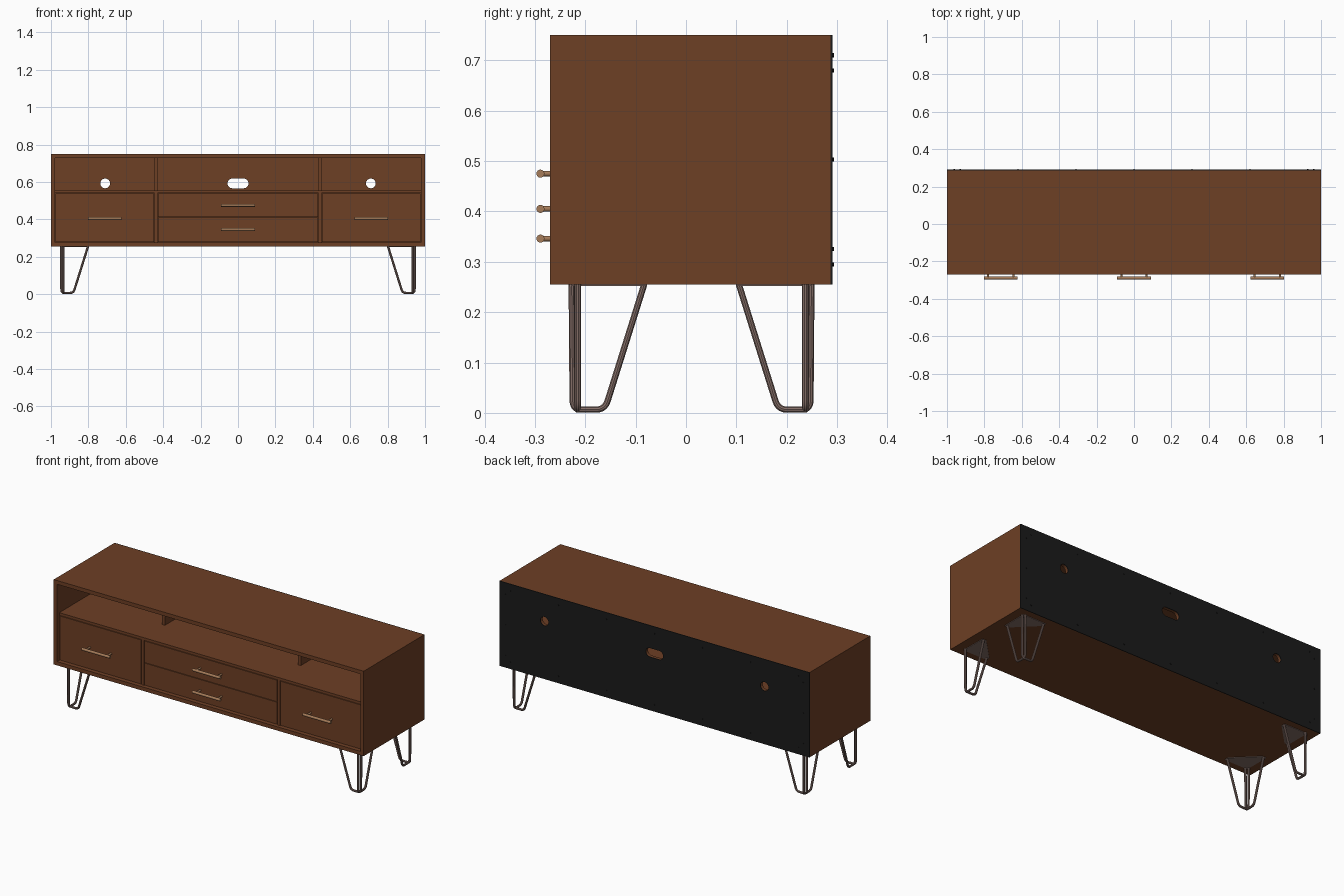
import bpy, bmesh, math
from mathutils import Vector

cube = bpy.data.objects.get("Cube")
if cube:
    bpy.data.objects.remove(cube, do_unlink=True)


def material(name, rgb):
    m = bpy.data.materials.new(name)
    m.use_nodes = True
    m.diffuse_color = (*rgb, 1)
    m.node_tree.nodes["Principled BSDF"].inputs["Base Color"].default_value = (*rgb, 1)
    return m


WOOD = material("walnut", (0.155, 0.05, 0.018))
BLACK = material("black_backing", (0.011, 0.011, 0.011))
STEEL = material("leg_metal", (0.23, 0.155, 0.135))
BRONZE = material("handle_metal", (0.38, 0.2, 0.1))


def finish(name, bm, mat):
    bmesh.ops.recalc_face_normals(bm, faces=bm.faces)
    me = bpy.data.meshes.new(name)
    bm.to_mesh(me)
    bm.free()
    ob = bpy.data.objects.new(name, me)
    bpy.context.collection.objects.link(ob)
    if mat:
        me.materials.append(mat)
    return ob


def activate(ob):
    bpy.ops.object.select_all(action='DESELECT')
    ob.select_set(True)
    bpy.context.view_layer.objects.active = ob


def box(name, x, y, z, mat=WOOD):
    bm = bmesh.new()
    bmesh.ops.create_cube(bm, size=1)
    for v in bm.verts:
        v.co = [lo + (c + 0.5) * (hi - lo) for c, (lo, hi) in zip(v.co, (x, y, z))]
    return finish(name, bm, mat)


def rod(name, start, end, radius, mat, sides=16):
    a, b = Vector(start), Vector(end)
    bm = bmesh.new()
    bmesh.ops.create_cone(bm, cap_ends=True, segments=sides, radius1=radius,
                          radius2=radius, depth=(b - a).length)
    turn = (b - a).to_track_quat('Z', 'Y')
    for v in bm.verts:
        v.co = turn @ v.co + (a + b) / 2
    ob = finish(name, bm, mat)
    activate(ob)
    bpy.ops.object.shade_smooth_by_angle()
    return ob


FRONT, FACE, BACK = -0.27, -0.25, 0.287
BOTTOM, TOP, T = 0.255, 0.75, 0.022

# Cabinet carcass and the raised frame around its front
for part, y in (("panel", (FACE, BACK)), ("frame", (FRONT, FACE))):
    box("top_" + part, (-1, 1), y, (TOP - T, TOP))
    box("bottom_" + part, (-1, 1), y, (BOTTOM, BOTTOM + T))
    for side, s in (("left", 1), ("right", -1)):
        box(f"{side}_{part}", sorted((s, s * (1 - T))), y, (BOTTOM + T, TOP - T))

# Shelf, with full dividers below and set back dividers above
box("shelf", (-1 + T, 1 - T), (FACE, BACK - 0.017), (0.54, 0.555))
for side, s in (("left", 1), ("right", -1)):
    x = sorted((s * 0.43, s * 0.447))
    box(side + "_lower_divider", x, (FACE, BACK - 0.017), (BOTTOM + T, 0.54))
    box(side + "_upper_divider", x, (-0.06, BACK - 0.017), (0.555, TOP - T))

# Back panel with black cover, cut by cable holes
back = [box("back_panel", (-1 + T, 1 - T), (BACK - 0.017, BACK), (BOTTOM + T, TOP - T)),
        box("back_cover", (-1, 1), (BACK, BACK + 0.004), (BOTTOM, TOP), BLACK)]
bm = bmesh.new()
for cx, half in ((-0.71, 0), (0, 0.03), (0.71, 0)):
    ring = []
    for i in range(32):
        a = math.tau * (i + 0.5) / 32
        shift = math.copysign(half, math.cos(a))
        ring.append(bm.verts.new((cx + shift + 0.026 * math.cos(a), 0.2,
                                  0.592 + 0.026 * math.sin(a))))
    face = bm.faces.new(ring)
    ext = bmesh.ops.extrude_face_region(bm, geom=[face])["geom"]
    bmesh.ops.translate(bm, vec=(0, 0.2, 0),
                        verts=[g for g in ext if isinstance(g, bmesh.types.BMVert)])
cutter = finish("hole_cutter", bm, None)
cutter.hide_render = True
for ob in back:
    mod = ob.modifiers.new("holes", 'BOOLEAN')
    mod.object, mod.operation, mod.solver = cutter, 'DIFFERENCE', 'EXACT'
    activate(ob)
    bpy.ops.object.modifier_apply(modifier=mod.name)
bpy.data.objects.remove(cutter, do_unlink=True)

# Screws round the back cover
spots = [(0.31 * i, z) for i in range(-3, 4) for z in (0.295, 0.71)]
spots += [(x, z) for x in (-0.96, 0.96) for z in (0.325, 0.503, 0.68)]
for x, z in spots:
    rod("back_screw", (x, BACK, z), (x, BACK + 0.007, z), 0.004, BLACK, 10)

# Drawers: face, and a bar handle on two posts
GAP = 0.003
low, high, middle = BOTTOM + T + GAP, 0.54 - GAP, 0.41
drawers = (("right_drawer", -1 + T + GAP, -0.447 - GAP, low, high, 0.405),
           ("left_drawer", 0.447 + GAP, 1 - T - GAP, low, high, 0.405),
           ("upper_middle_drawer", -0.43 + GAP, 0.43 - GAP, middle + GAP / 2, high, 0.475),
           ("lower_middle_drawer", -0.43 + GAP, 0.43 - GAP, low, middle - GAP / 2, 0.346))
for name, x0, x1, z0, z1, hz in drawers:
    box(name + "_face", (x0, x1), (FACE, FACE + 0.02), (z0, z1))
    box(name + "_box", (x0 + 0.01, x1 - 0.01), (FACE + 0.02, 0.25), (z0 + 0.01, z1 - 0.02))
    mid = (x0 + x1) / 2
    rod(name + "_handle", (mid - 0.09, -0.289, hz), (mid + 0.09, -0.289, hz), 0.008, BRONZE)
    for s in (-1, 1):
        px = mid + s * 0.068
        rod(name + "_handle_post", (px, FACE, hz), (px, -0.289, hz), 0.0055, BRONZE)


def rounded(points, r=0.018, steps=5):
    """Path with each inner corner replaced by a smooth bend."""
    pts = [Vector(p) for p in points]
    path = [pts[0]]
    for a, b, c in zip(pts, pts[1:], pts[2:]):
        p, q = b + (a - b).normalized() * r, b + (c - b).normalized() * r
        for i in range(steps + 1):
            t = i / steps
            path.append(p * (1 - t) ** 2 + b * 2 * t * (1 - t) + q * t * t)
    return path + [pts[-1]]


def bent_rod(name, points, radius, mat):
    cu = bpy.data.curves.new(name, 'CURVE')
    cu.dimensions = '3D'
    cu.bevel_depth, cu.bevel_resolution, cu.use_fill_caps = radius, 3, True
    path = rounded(points)
    sp = cu.splines.new('POLY')
    sp.points.add(len(path) - 1)
    for pt, co in zip(sp.points, path):
        pt.co = (*co, 1)
    cu.materials.append(mat)
    ob = bpy.data.objects.new(name, cu)
    bpy.context.collection.objects.link(ob)
    activate(ob)
    bpy.ops.object.convert(target='MESH')
    bpy.ops.object.shade_smooth_by_angle()


# Hairpin legs: two bent rods meeting at each corner under a thin plate
R = 0.0065
for xname, sx in (("left", 1), ("right", -1)):
    for yname, cy, sy in (("front", -0.227, -1), ("back", 0.249, 1)):
        name = f"{yname}_{xname}_leg"
        cx = sx * 0.946

        def at(inx, iny, z):
            return (cx - sx * inx, cy - sy * iny, z)

        profile = ((0, BOTTOM), (0.002, R), (0.066, R), (0.144, BOTTOM))
        bent_rod(name + "_side_rod", [at(d, 0.012, z) for d, z in profile], R, STEEL)
        bent_rod(name + "_depth_rod", [at(0.012, d, z) for d, z in profile], R, STEEL)

        bm = bmesh.new()
        outline = ((0, 0), (0.15, 0), (0.15, 0.025), (0.025, 0.15), (0, 0.15))
        face = bm.faces.new([bm.verts.new(at(u, v, BOTTOM)) for u, v in outline])
        ext = bmesh.ops.extrude_face_region(bm, geom=[face])["geom"]
        bmesh.ops.translate(bm, vec=(0, 0, -0.003),
                            verts=[g for g in ext if isinstance(g, bmesh.types.BMVert)])
        finish(name + "_plate", bm, STEEL)
